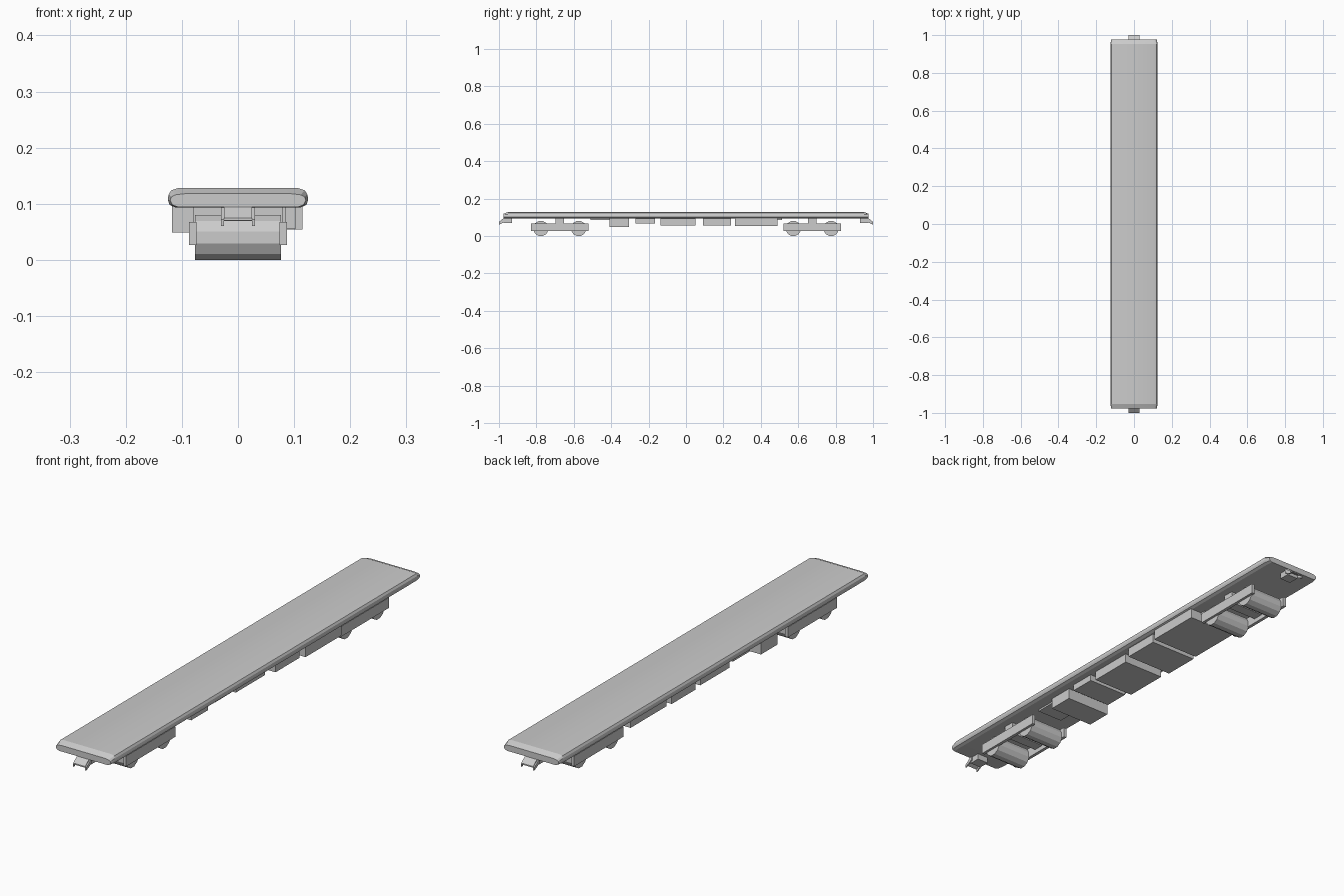
import bpy, bmesh, math
from mathutils import Matrix

if "Cube" in bpy.data.objects:
    bpy.data.objects.remove(bpy.data.objects["Cube"])


def finish(name, bm):
    bmesh.ops.recalc_face_normals(bm, faces=bm.faces)
    me = bpy.data.meshes.new(name)
    bm.to_mesh(me)
    bm.free()
    ob = bpy.data.objects.new(name, me)
    bpy.context.collection.objects.link(ob)
    return ob


def loft(name, rings):
    """Closed rings of equal length, bridged in order and capped."""
    bm = bmesh.new()
    loops = [[bm.verts.new(p) for p in r] for r in rings]
    n = len(loops[0])
    for a, b in zip(loops, loops[1:]):
        for i in range(n):
            j = (i + 1) % n
            bm.faces.new((a[i], a[j], b[j], b[i]))
    bm.faces.new(loops[0])
    bm.faces.new(loops[-1])
    return finish(name, bm)


def box(name, x0, x1, y0, y1, z0, z1):
    return loft(name, [[(x, y0, z0), (x, y1, z0), (x, y1, z1), (x, y0, z1)]
                       for x in (x0, x1)])


def side_profile(name, x0, x1, pts):
    return loft(name, [[(x, y, z) for y, z in pts] for x in (x0, x1)])


# Deck: rounded cross-section with sloping ends
full = [(.110, .093), (.122, .098), (.125, .107), (.124, .116), (.119, .124), (.107, .128)]
tip = [(.106, .094), (.117, .098), (.121, .106), (.119, .112), (.112, .116), (.095, .118)]


def section(half, y):
    return [(x, y, z) for x, z in half] + [(-x, y, z) for x, z in reversed(half)]


deck = loft("deck", [section(tip, -.977), section(full, -.952),
                     section(full, .952), section(tip, .977)])
bpy.context.view_layer.objects.active = deck
deck.select_set(True)
bpy.ops.object.shade_smooth_by_angle(angle=math.radians(20))
deck.select_set(False)

for end, s in (("front", -1), ("back", 1)):
    # Coupler housing, sloping plate and side hooks
    box(end + "_coupler", -.025, .025, s * .93, s * .975, .069, .1)
    side_profile(end + "_coupler_plate", -.025, .025,
                 [(s * .97, .1), (s * 1.0, .075), (s * 1.0, .07), (s * .97, .085)])
    for sx in (-1, 1):
        side_profile(end + "_coupler_hook", sx * .025, sx * .03,
                     [(s * .965, .098), (s * 1.0, .072), (s * 1.0, .06), (s * .965, .078)])

    # Bogie: two twelve-sided rollers, side frames and bolster
    mid = s * .675
    for off in (-.101, .101):
        bm = bmesh.new()
        r = .04 / math.cos(math.pi / 12)
        bmesh.ops.create_cone(bm, cap_ends=True, segments=12, radius1=r, radius2=r, depth=.154)
        bmesh.ops.rotate(bm, verts=bm.verts, matrix=Matrix.Rotation(math.pi / 12, 3, 'Z'))
        bmesh.ops.rotate(bm, verts=bm.verts, matrix=Matrix.Rotation(math.pi / 2, 3, 'Y'))
        bmesh.ops.translate(bm, verts=bm.verts, vec=(0, mid + off, .04))
        finish(end + "_wheelset", bm)
    for sx in (-1, 1):
        box(end + "_bogie_frame", sx * .074, sx * .087, mid - .155, mid + .155, .027, .068)
    box(end + "_bolster", -.08, .08, mid - .022, mid + .022, .045, .097)

# Underfloor equipment boxes
for name, x0, x1, y0, y1, z0 in (
        ("front_pipe_tray", -.05, .065, -.51, -.40, .086),
        ("deep_tank", -.118, .08, -.41, -.305, .049),
        ("small_case", -.092, .085, -.27, -.165, .067),
        ("wide_case", -.098, .085, -.135, .05, .056),
        ("square_case", -.105, .103, .09, .24, .056),
        ("long_case", -.098, .115, .262, .49, .054),
        ("back_pipe_tray", -.05, .065, .48, .512, .086)):
    box(name, x0, x1, y0, y1, z0, .097)
